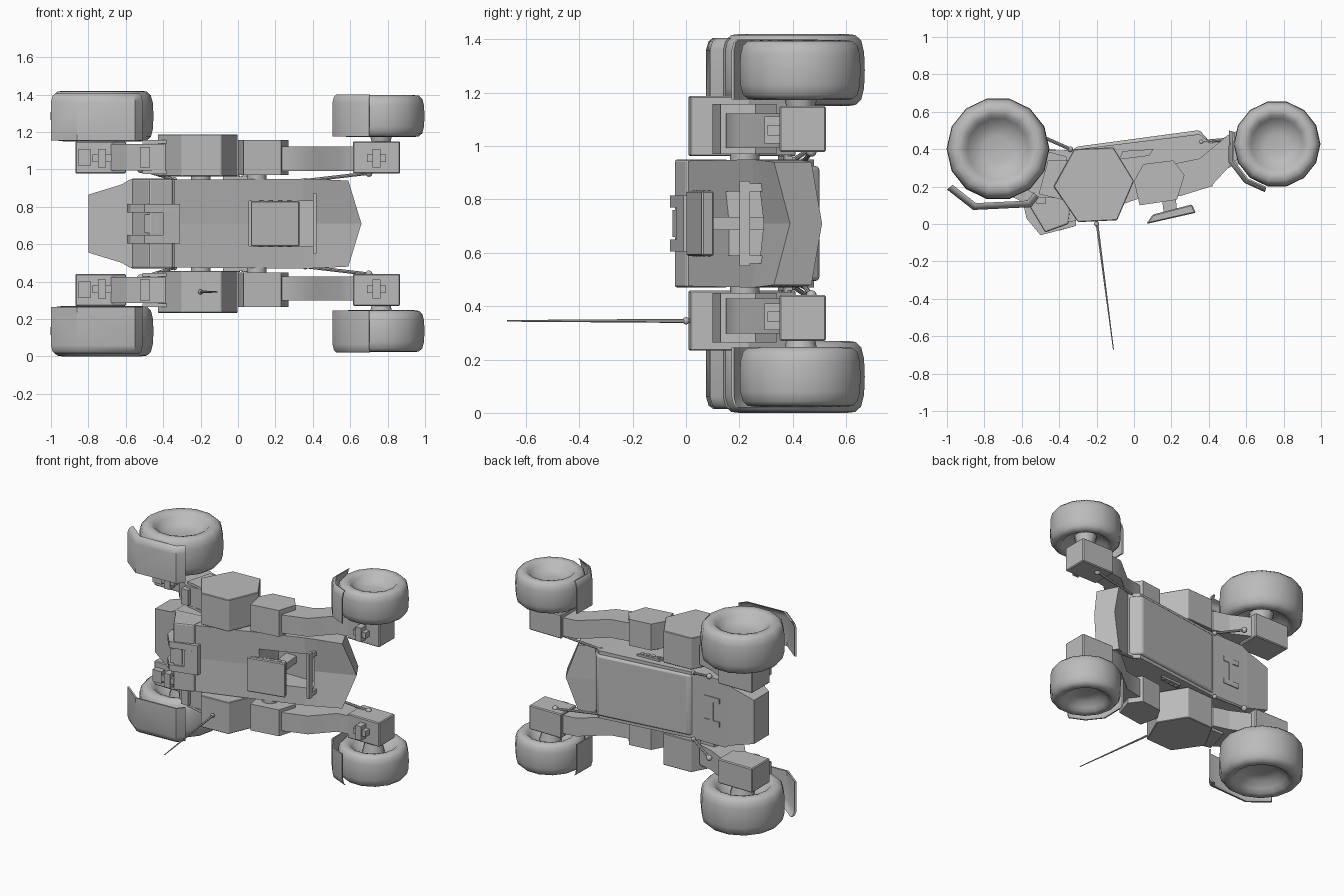
import bpy, bmesh, math
from mathutils import Vector

cube = bpy.data.objects.get("Cube")
if cube:
    bpy.data.objects.remove(cube, do_unlink=True)

MID = 0.71  # height of the symmetry plane
grey = bpy.data.materials.new("plain grey")
grey.use_nodes = True
grey.diffuse_color = (0.5, 0.5, 0.5, 1)
grey.node_tree.nodes["Principled BSDF"].inputs["Base Color"].default_value = (0.5, 0.5, 0.5, 1)


def finish(name, bm, smooth=None):
    bmesh.ops.recalc_face_normals(bm, faces=bm.faces)
    me = bpy.data.meshes.new(name)
    bm.to_mesh(me)
    bm.free()
    ob = bpy.data.objects.new(name, me)
    bpy.context.collection.objects.link(ob)
    me.materials.append(grey)
    if smooth:
        bpy.ops.object.select_all(action='DESELECT')
        bpy.context.view_layer.objects.active = ob
        ob.select_set(True)
        bpy.ops.object.shade_smooth_by_angle(angle=math.radians(smooth))
    return ob


def bevel(ob, width, segments=1):
    mod = ob.modifiers.new("bevel", 'BEVEL')
    mod.width = width
    mod.segments = segments
    mod.limit_method = 'ANGLE'


def skin(bm, rings):
    n = len(rings[0])
    for a, b in zip(rings, rings[1:]):
        for i in range(n):
            bm.faces.new((a[i], a[(i + 1) % n], b[(i + 1) % n], b[i]))
    bm.faces.new(rings[0])
    bm.faces.new(rings[-1])


def prism(name, pts, h0, h1, s=1, smooth=None):
    """Side profile pulled along z; h is the distance from the symmetry plane."""
    bm = bmesh.new()
    skin(bm, [[bm.verts.new((x, y, MID + s * h)) for x, y in pts] for h in (h0, h1)])
    return finish(name, bm, smooth)


def box(name, x0, x1, y0, y1, h0, h1, s=1):
    return prism(name, [(x0, y0), (x1, y0), (x1, y1), (x0, y1)], h0, h1, s)


def rod(name, a, b, r0, r1=None, sides=10):
    a, b = Vector(a), Vector(b)
    bm = bmesh.new()
    bmesh.ops.create_cone(bm, cap_ends=True, segments=sides, radius1=r0,
                          radius2=r0 if r1 is None else r1, depth=(b - a).length)
    ob = finish(name, bm, 40)
    ob.rotation_euler = (b - a).to_track_quat('Z', 'Y').to_euler()
    ob.location = (a + b) / 2


def ball(name, c, r):
    bm = bmesh.new()
    bmesh.ops.create_uvsphere(bm, u_segments=10, v_segments=6, radius=r)
    finish(name, bm, 60).location = c


def wheel(name, x, y, h, radius, half, s):
    # Dished tyre with a crowned tread: (share of radius, share of half width)
    prof = [(0.25, 0.4), (0.45, 0.5), (0.6, 0.78), (0.68, 0.95), (0.76, 1), (0.87, 0.97), (0.95, 0.82),
            (0.99, 0.5), (1, 0), (0.99, -0.5), (0.95, -0.82), (0.87, -0.97), (0.76, -1),
            (0.68, -0.95), (0.6, -0.78), (0.45, -0.5), (0.25, -0.45)]
    bm = bmesh.new()
    n = 14
    rings = [[bm.verts.new((x + r * radius * math.cos(2 * math.pi * i / n),
                            y + r * radius * math.sin(2 * math.pi * i / n),
                            MID + s * (h + w * half))) for i in range(n)] for r, w in prof]
    skin(bm, rings)
    finish(name, bm, 65)


def mudguard(name, outer, hub, h0, h1, s):
    """Thin bent plate whose outboard edge curls in towards the hub."""
    hub = Vector(hub)
    outer = [Vector(p) for p in outer]
    pts = outer + [p.lerp(hub, 0.035) for p in reversed(outer)]
    bm = bmesh.new()
    rings = []
    for h, pull in ((h0, 0), (h1 - 0.045, 0), (h1 - 0.012, 0.03), (h1, 0.08)):
        ring = [p.lerp(hub, pull) for p in pts]
        rings.append([bm.verts.new((p.x, p.y, MID + s * h)) for p in ring])
    skin(bm, rings)
    finish(name, bm, 40)


def cross(name, x, y, h, s):
    box(name + "_bar", x - 0.05, x + 0.05, y - 0.04, y + 0.02, h - 0.02, h + 0.02, s)
    box(name + "_post", x - 0.022, x + 0.022, y - 0.05, y + 0.02, h - 0.05, h + 0.05, s)


# Hull: stations of (top x edge, top x middle, top y edge, top y middle,
#                    bottom x edge, bottom x middle, bottom y edge, bottom y middle, half width)
stations = [(-0.8, -0.8, 0.21, 0.21, -0.8, -0.8, 0.38, 0.38, 0.155),
            (-0.62, -0.62, 0.13, 0.13, -0.62, -0.62, 0.39, 0.39, 0.21),
            (-0.58, -0.58, 0.11, 0.11, -0.58, -0.58, 0.39, 0.39, 0.235),
            (-0.34, -0.34, 0.01, 0.01, -0.34, -0.34, 0.395, 0.395, 0.235),
            (0.35, 0.35, 0.247, 0.272, 0.35, 0.35, 0.48, 0.48, 0.24),
            (0.42, 0.42, 0.272, 0.299, 0.41, 0.41, 0.43, 0.43, 0.238),
            (0.59, 0.66, 0.33, 0.39, 0.52, 0.59, 0.47, 0.51, 0.23)]
bm = bmesh.new()
rings = []
for xe, xm, te, tm, ue, um, be, bb, w in stations:
    ring = [(xe, te, -w), (xm, tm, 0), (xe, te, w), (ue, be, w), (um, bb, 0), (ue, be, -w)]
    rings.append([bm.verts.new((x, y, MID + z)) for x, y, z in ring])
skin(bm, rings)
hull = finish("hull", bm)

# Cockpit opening
cutter = box("opening_cutter", 0.06, 0.4, -0.1, 0.37, -0.12, 0.12)
cutter.hide_render = True
cutter.hide_viewport = True
cutter.display_type = 'WIRE'
cut = hull.modifiers.new("opening", 'BOOLEAN')
cut.operation = 'DIFFERENCE'
cut.solver = 'EXACT'
cut.object = cutter

# Windscreen frame
box("windscreen_sill", 0.4, 0.42, 0.2, 0.24, -0.16, 0.16)
for h in (-0.15, 0.12):
    box("windscreen_post", 0.4, 0.42, 0.23, 0.29, h, h + 0.03)

# Roof canopy on a slim central pillar
canopy = prism("canopy", [(0.065, 0.0), (0.33, 0.06), (0.31, 0.105), (0.1, 0.05)], -0.122, 0.122)
bevel(canopy, 0.006)
prism("canopy_pillar", [(0.16, 0.05), (0.23, 0.07), (0.2, 0.38), (0.12, 0.38)], -0.025, 0.025)

# Engine hump with hatch
bevel(prism("engine_hump", [(-0.58, 0.13), (-0.475, -0.045), (-0.35, 0.0), (-0.33, 0.16)], -0.24, 0.24), 0.01, 2)
hatch = [(-0.59, 0.1), (-0.575, 0.03), (-0.5, -0.06), (-0.31, -0.01), (-0.31, 0.05), (-0.5, 0.1)]
for h in (-0.105, 0.06):
    prism("hatch_beam", hatch, h, h + 0.045)
prism("hatch_bar", [(-0.4, -0.035), (-0.31, -0.01), (-0.31, 0.05), (-0.4, 0.05)], -0.06, 0.06)
prism("hatch_window", [(-0.5, -0.05), (-0.42, -0.028), (-0.42, 0.05), (-0.5, 0.05)], -0.05, 0.05)

# Belly panel and tail relief
belly = prism("belly_panel", [(-0.34, 0.38), (0.38, 0.42), (0.41, 0.435), (0.35, 0.502), (-0.31, 0.413)],
              -0.215, 0.215, 1, 35)
bevel(belly, 0.015, 3)
box("tail_relief_bar", -0.49, -0.465, 0.38, 0.398, -0.09, 0.09)
for h in (-0.1, 0.065):
    box("tail_relief_prong", -0.54, -0.42, 0.38, 0.398, h, h + 0.035)

# Running gear, repeated on both sides
for s, side in ((1, "left_"), (-1, "right_")):
    def z(h):
        return MID + s * h

    # Shoulder housings
    hexagon = [(-0.32, 0.4), (-0.11, 0.41), (0, 0.23), (-0.09, 0.02), (-0.3, 0.01), (-0.43, 0.2)]
    bevel(prism(side + "rear_housing", hexagon, 0.252, 0.477, s), 0.004)
    front = [(0.05, 0.32), (0.21, 0.34), (0.27, 0.26), (0.23, 0.13), (0.03, 0.1), (0, 0.23)]
    prism(side + "front_housing", front, 0.26, 0.447, s)
    for x, y in ((0.1, 0.22), (-0.2, 0.22)):
        rod(side + "housing_pivot", (x, y, z(0.2)), (x, y, z(0.3)), 0.055)

    # Front arm and knuckle
    prism(side + "front_arm", [(0.2, 0.15), (0.25, 0.15), (0.41, 0.2), (0.54, 0.34), (0.66, 0.36),
                               (0.66, 0.51), (0.52, 0.49), (0.35, 0.35), (0.2, 0.32)], 0.282, 0.412, s, 60)
    bevel(box(side + "front_knuckle", 0.615, 0.867, 0.35, 0.525, 0.268, 0.44, s), 0.006)
    cross(side + "front_cross", 0.74, 0.345, 0.35, s)
    rod(side + "front_axle", (0.765, 0.43, z(0.42)), (0.765, 0.43, z(0.53)), 0.05, 0.075)

    # Rear arm and knuckle
    prism(side + "rear_arm", [(-0.36, 0.14), (-0.36, 0.36), (-0.47, 0.39), (-0.63, 0.47), (-0.68, 0.3),
                              (-0.6, 0.2), (-0.5, 0.14)], 0.285, 0.425, s)
    bevel(prism(side + "rear_knuckle", [(-0.87, 0.3), (-0.67, 0.3), (-0.6, 0.34), (-0.6, 0.5), (-0.87, 0.5)],
                0.268, 0.44, s), 0.006)
    for h in (0.265, 0.428):
        prism(side + "rear_bracket", [(-0.34, 0.12), (-0.34, 0.34), (-0.46, 0.34), (-0.51, 0.16)], h, h + 0.018, s)
    box(side + "rear_arm_cap", -0.525, -0.47, 0.11, 0.17, 0.3, 0.41, s)
    cross(side + "rear_cross", -0.727, 0.29, 0.35, s)
    box(side + "rear_knuckle_box", -0.855, -0.785, 0.26, 0.31, 0.31, 0.395, s)
    rod(side + "rear_axle", (-0.727, 0.404, z(0.42)), (-0.727, 0.404, z(0.53)), 0.06, 0.085)

    # Wheels
    wheel(side + "front_wheel", 0.765, 0.428, 0.575, 0.232, 0.112, s)
    wheel(side + "rear_wheel", -0.727, 0.402, 0.575, 0.275, 0.135, s)

    # Mudguards
    mudguard(side + "rear_mudguard", [(-1, 0.185), (-0.86, 0.075), (-0.55, 0.09), (-0.51, 0.14)],
             (-0.727, 0.402), 0.445, 0.695, s)
    mudguard(side + "front_mudguard", [(0.508, 0.5), (0.505, 0.33), (0.59, 0.22), (0.7, 0.17)],
             (0.765, 0.428), 0.465, 0.69, s)

    # Steering rods with ball ends
    for name, a, b in (("rear_rod", (-0.34, 0.4, z(0.235)), (-0.52, 0.48, z(0.29))),
                       ("front_rod", (0.36, 0.44, z(0.23)), (0.7, 0.47, z(0.27)))):
        rod(side + name, a, b, 0.009, sides=8)
        ball(side + name + "_inner_joint", a, 0.015)
        ball(side + name + "_outer_joint", b, 0.02)

    # Lamp strip on the hull side, and canopy lamps
    prism(side + "lamp_strip", [(-0.08, 0.345), (0.08, 0.365), (0.105, 0.4), (-0.06, 0.39)], 0.23, 0.252, s)
    for i in range(4):
        x = -0.045 + i * 0.04
        rod(side + "strip_lamp", (x, 0.366 + i * 0.005, z(0.24)), (x, 0.366 + i * 0.005, z(0.258)), 0.015, sides=8)
        x = 0.125 + i * 0.05
        y = 0.038 + i * 0.013
        rod(side + "canopy_lamp", (x, y, z(0.11)), (x, y, z(0.125)), 0.014, sides=6)

# Aerial
rod("aerial", (-0.2, 0.02, 0.345), (-0.11, -0.67, 0.345), 0.008, 0.003, 6)
ball("aerial_base", (-0.2, 0.0, 0.345), 0.014)
